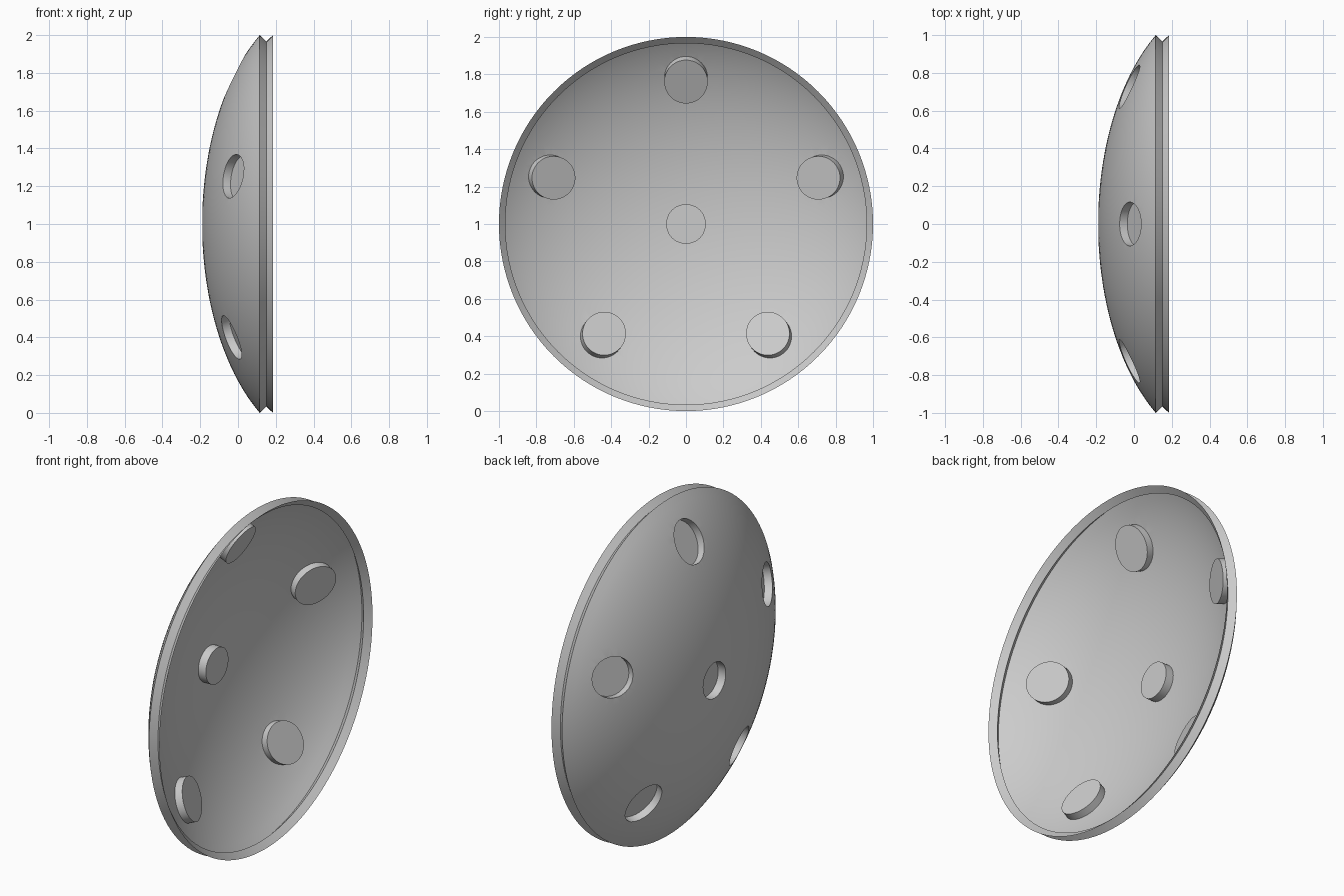
import bpy
from math import sin, cos, pi, sqrt, radians
from mathutils import Vector
from mathutils.geometry import delaunay_2d_cdt

if "Cube" in bpy.data.objects:
    bpy.data.objects.remove(bpy.data.objects["Cube"])

SEG = 128      # outer rim segments
HSEG = 48      # segments of each round recess


def dome(y, z):
    """Point on the shallow elliptical bowl, axis along x."""
    k = max(0.0, 1 - (y * y + z * z) / 1.44)
    return Vector((-0.19 + 0.682 * (1 - sqrt(k)), y, z + 1))


def inward(y, z):
    """Unit normal towards the hollow side."""
    r2 = y * y + z * z
    s = 0.682 / 1.44 / sqrt(1 - r2 / 1.44)
    return Vector((1, -s * y, -s * z)).normalized()


def circle(cy, cz, r, n):
    return [(cy + r * cos(2 * pi * i / n), cz + r * sin(2 * pi * i / n)) for i in range(n)]


def make(name, verts, faces):
    me = bpy.data.meshes.new(name)
    me.from_pydata([tuple(v) for v in verts], [], faces)
    me.update()
    ob = bpy.data.objects.new(name, me)
    bpy.context.collection.objects.link(ob)
    bpy.ops.object.select_all(action='DESELECT')
    ob.select_set(True)
    bpy.context.view_layer.objects.active = ob
    bpy.ops.object.shade_smooth_by_angle(angle=radians(30))
    return ob


# Recess layout: one in the middle, five around it (y, z, radius, depth)
holes = [(0, 0, 0.106, 0.05)]
for i in range(5):
    a = radians(90 + 72 * i)
    holes.append((0.763 * cos(a), 0.763 * sin(a) + 0.017, 0.116, 0.045))


def in_hole(y, z, margin=0.0):
    return any((y - h[0]) ** 2 + (z - h[1]) ** 2 < (h[2] + margin) ** 2 for h in holes)


# Bowl shell: flat triangulation with round openings, lifted onto the dome
pts, edges = [], []
loops = [circle(0, 0, 1, SEG)] + [circle(h[0], h[1], h[2], HSEG) for h in holes]
for loop in loops:
    b, n = len(pts), len(loop)
    pts += loop
    edges += [(b + i, b + (i + 1) % n) for i in range(n)]
for k in range(1, 24):
    r = k / 24
    pts += [p for p in circle(0, 0, r, max(12, int(SEG * r))) if not in_hole(*p, 0.015)]
v2, _, tris, *_ = delaunay_2d_cdt([Vector(p) for p in pts], edges, [], 0, 1e-6)
keep = []
for f in tris:
    c = sum((v2[i] for i in f), Vector((0, 0))) / len(f)
    if not in_hole(c.x, c.y, -0.0008):
        keep.append(tuple(reversed(f)))
make("bowl_shell", [dome(v.x, v.y) for v in v2], keep)

# Recessed round panels: side wall and flat floor pushed into the bowl
for i, (cy, cz, r, depth) in enumerate(holes):
    n = inward(cy, cz)
    top = [dome(*p) for p in circle(cy, cz, r, HSEG)]
    low = [p + n * depth for p in top]
    faces = [(j, (j + 1) % HSEG, HSEG + (j + 1) % HSEG, HSEG + j) for j in range(HSEG)]
    faces.append(tuple(range(2 * HSEG - 1, HSEG - 1, -1)))
    make("center_recess" if i == 0 else f"outer_recess_{i}", top + low, faces)

# Grooved rim band
prof = [(dome(1, 0).x, 1.0), (0.15, 0.966), (0.185, 1.0)]
verts, faces = [], []
for x, r in prof:
    verts += [(x, y, z + 1) for y, z in circle(0, 0, r, SEG)]
for k in range(len(prof) - 1):
    for j in range(SEG):
        a, b = k * SEG + j, k * SEG + (j + 1) % SEG
        faces.append((a, b, b + SEG, a + SEG))
make("grooved_rim", verts, faces)
